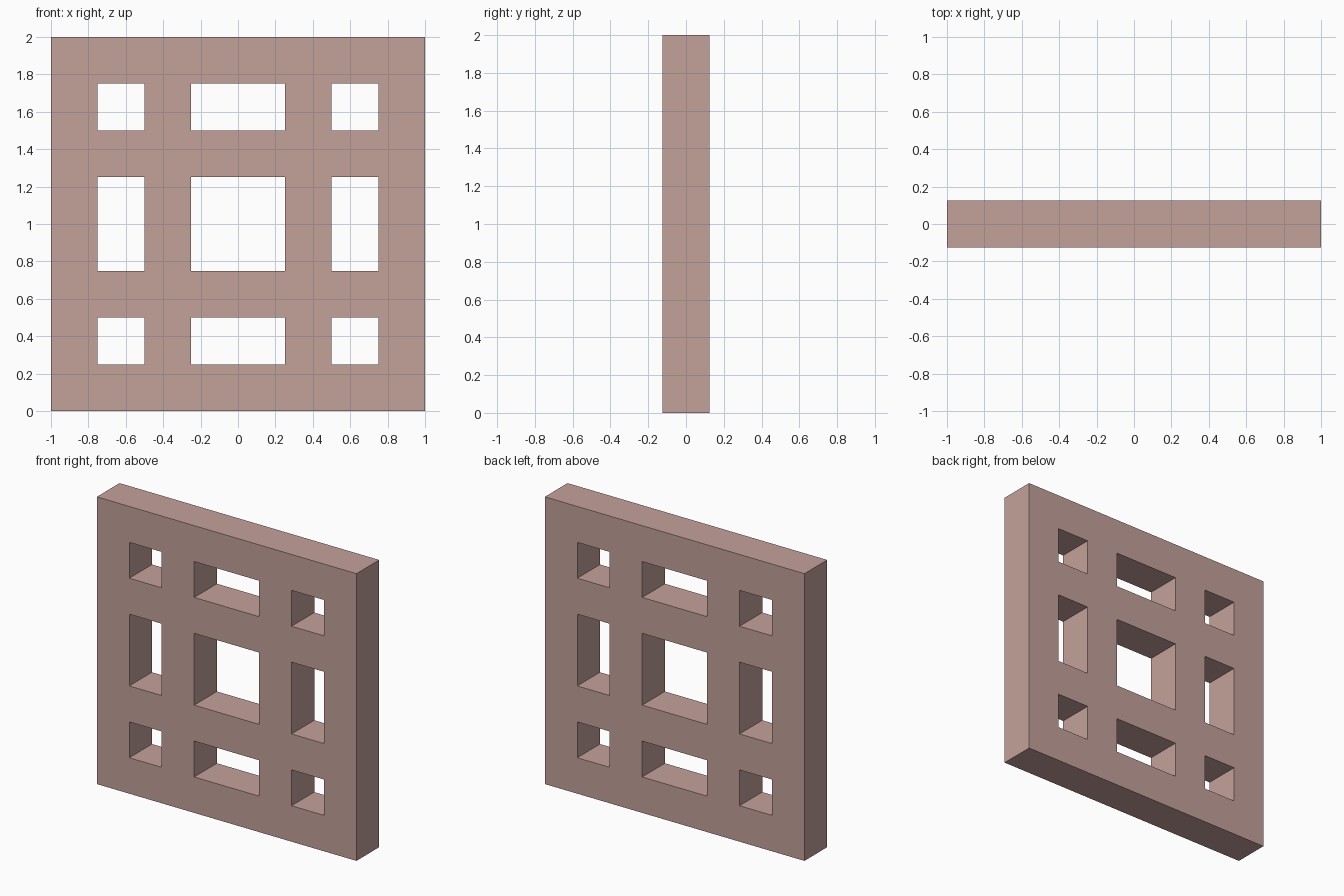
import bpy, bmesh

if "Cube" in bpy.data.objects:
    bpy.data.objects.remove(bpy.data.objects["Cube"])

DEPTH = 0.25
XS = [-1, -0.75, -0.5, -0.25, 0.25, 0.5, 0.75, 1]
ZS = [x + 1 for x in XS]

mat = bpy.data.materials.new("dusty pink")
mat.diffuse_color = (0.553, 0.355, 0.324, 1)
mat.use_nodes = True
mat.node_tree.nodes["Principled BSDF"].inputs["Base Color"].default_value = mat.diffuse_color

# Front sheet of the lattice: every odd row/column crossing is an opening
bm = bmesh.new()
grid = [[bm.verts.new((x, -DEPTH / 2, z)) for z in ZS] for x in XS]
for i in range(len(XS) - 1):
    for j in range(len(ZS) - 1):
        if not (i % 2 and j % 2):
            bm.faces.new((grid[i][j], grid[i + 1][j], grid[i + 1][j + 1], grid[i][j + 1]))

# Give the sheet its thickness, keeping the front faces
front = bm.faces[:]
new = bmesh.ops.extrude_face_region(bm, geom=front, use_keep_orig=True)["geom"]
bmesh.ops.translate(bm, vec=(0, DEPTH, 0), verts=[g for g in new if isinstance(g, bmesh.types.BMVert)])
bmesh.ops.recalc_face_normals(bm, faces=bm.faces[:])

mesh = bpy.data.meshes.new("lattice_panel")
bm.to_mesh(mesh)
bm.free()
mesh.materials.append(mat)
panel = bpy.data.objects.new("lattice_panel", mesh)
bpy.context.collection.objects.link(panel)
